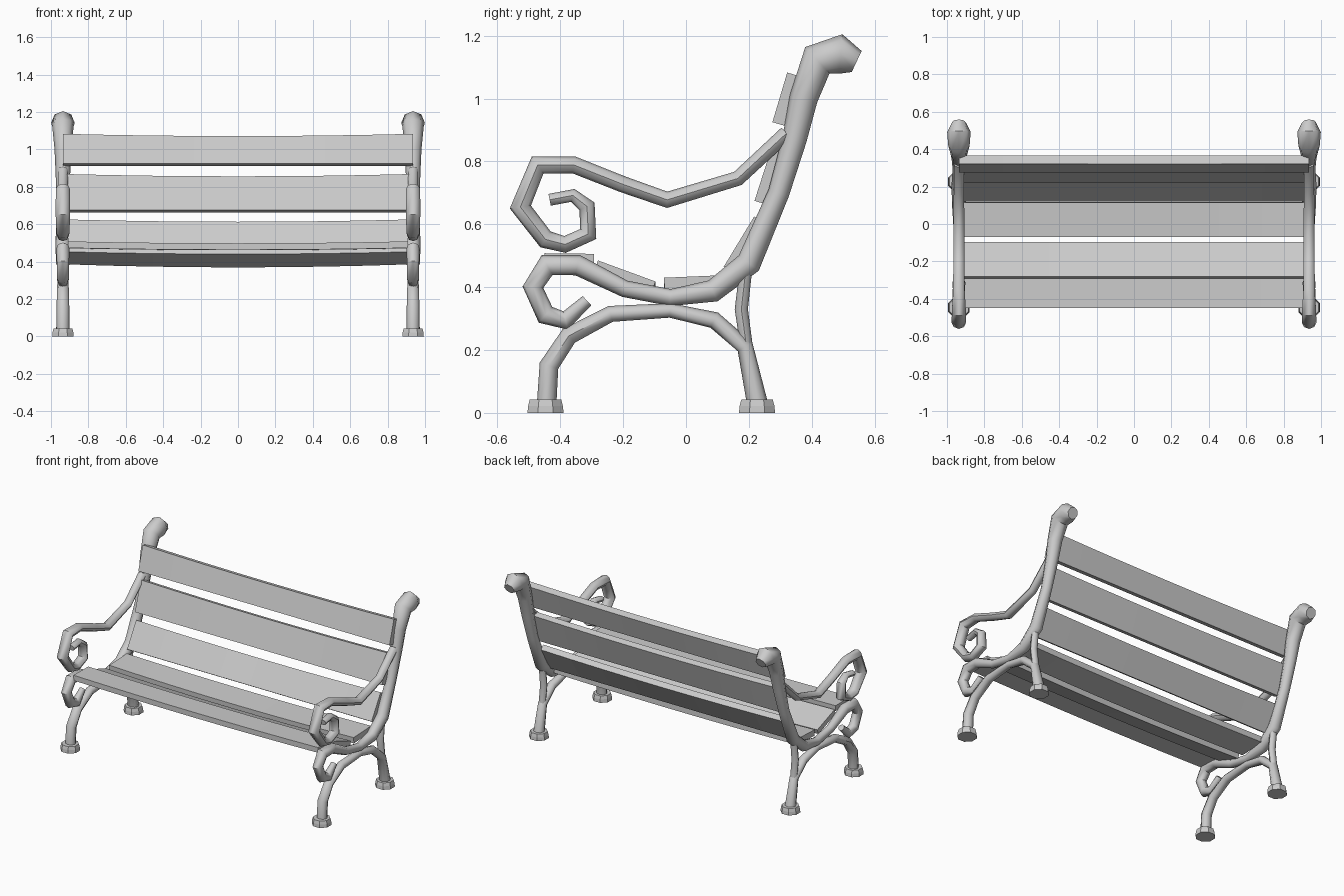
import bpy, bmesh, math
from mathutils import Vector

cube = bpy.data.objects.get("Cube")
if cube:
    bpy.data.objects.remove(cube)

grey = bpy.data.materials.new("light_grey")
grey.use_nodes = True
grey.diffuse_color = (0.6, 0.6, 0.6, 1)
grey.node_tree.nodes["Principled BSDF"].inputs["Base Color"].default_value = (0.6, 0.6, 0.6, 1)

SIDE_X = 0.936


def finish(name, bm, smooth):
    bmesh.ops.recalc_face_normals(bm, faces=bm.faces)
    mesh = bpy.data.meshes.new(name)
    bm.to_mesh(mesh)
    bm.free()
    mesh.materials.append(grey)
    obj = bpy.data.objects.new(name, mesh)
    bpy.context.collection.objects.link(obj)
    if smooth:
        bpy.ops.object.select_all(action="DESELECT")
        obj.select_set(True)
        bpy.context.view_layer.objects.active = obj
        bpy.ops.object.shade_smooth_by_angle(angle=math.radians(50))


def skin(bm, rings):
    """Join rings of vertices into a closed tube."""
    n = len(rings[0])
    for a, b in zip(rings, rings[1:]):
        for i in range(n):
            j = (i + 1) % n
            bm.faces.new((a[i], a[j], b[j], b[i]))
    bm.faces.new(rings[0])
    bm.faces.new(rings[-1][::-1])


def tube(name, x, path, wide=1.15, sides=8):
    """Sweep a round bar along (y, z, radius) points in a side plane."""
    bm = bmesh.new()
    pts = [Vector((0, y, z)) for y, z, r in path]
    rings = []
    for k, p in enumerate(pts):
        before = (p - pts[k - 1]).normalized() if k else Vector()
        after = (pts[k + 1] - p).normalized() if k < len(pts) - 1 else Vector()
        t = (before + after).normalized()
        normal = Vector((0, -t.z, t.y))
        r = path[k][2]
        ring = []
        for i in range(sides):
            a = math.tau * i / sides
            co = p + normal * (r * math.cos(a))
            co.x = x + wide * r * math.sin(a)
            ring.append(bm.verts.new(co))
        rings.append(ring)
    skin(bm, rings)
    finish(name, bm, True)


def foot(name, x, y):
    """Slightly tapered eight-sided foot."""
    bm = bmesh.new()
    rings = []
    for z, r in ((0, 0.062), (0.022, 0.06), (0.043, 0.054)):
        rings.append([bm.verts.new((x + r * math.cos(a), y + r * math.sin(a), z))
                      for a in (math.tau * (i + 0.5) / 8 for i in range(8))])
    skin(bm, rings)
    finish(name, bm, False)


def slat(name, start, end, thick, half, sag_start, sag_end):
    """Plank whose outer face runs from start to end in (y, z), sagging mid-length."""
    bm = bmesh.new()
    d = (Vector(end) - Vector(start)).normalized()
    under = Vector((d.y, -d.x)) * thick
    rings = []
    for k in range(9):
        u = k / 4 - 1
        dip = 1 - u * u
        a = Vector(start) - Vector((0, sag_start * dip))
        b = Vector(end) - Vector((0, sag_end * dip))
        rings.append([bm.verts.new((u * half, *p)) for p in (a, b, b + under, a + under)])
    skin(bm, rings)
    finish(name, bm, False)


# Side frame profiles
back_and_seat = [
    (0.543, 1.118, 0.037), (0.492, 1.142, 0.063), (0.418, 1.122, 0.057),
    (0.374, 1.0, 0.045), (0.345, 0.87, 0.039), (0.295, 0.7, 0.034),
    (0.2, 0.477, 0.04), (0.086, 0.388, 0.036), (-0.05, 0.367, 0.027),
    (-0.195, 0.395, 0.027), (-0.345, 0.47, 0.033), (-0.442, 0.47, 0.036),
    (-0.487, 0.4, 0.033), (-0.447, 0.312, 0.033), (-0.383, 0.294, 0.03),
    (-0.315, 0.357, 0.02)]
armrest = [
    (0.32, 0.89, 0.024), (0.165, 0.746, 0.024), (-0.06, 0.678, 0.026),
    (-0.2, 0.727, 0.026), (-0.357, 0.789, 0.027), (-0.472, 0.789, 0.033),
    (-0.527, 0.655, 0.034), (-0.447, 0.552, 0.03), (-0.385, 0.536, 0.027),
    (-0.311, 0.569, 0.03), (-0.315, 0.657, 0.027), (-0.36, 0.692, 0.021),
    (-0.434, 0.678, 0.019)]
leg_arch = [
    (-0.443, 0.035, 0.031), (-0.436, 0.15, 0.031), (-0.373, 0.245, 0.029),
    (-0.24, 0.315, 0.026), (-0.05, 0.326, 0.023), (0.09, 0.295, 0.027),
    (0.188, 0.21, 0.027), (0.226, 0.035, 0.033)]
back_strut = [(0.192, 0.47, 0.02), (0.176, 0.33, 0.021), (0.192, 0.215, 0.02)]

for side, x in (("left", SIDE_X), ("right", -SIDE_X)):
    tube(side + "_back_and_seat_rail", x, back_and_seat, 1.0)
    tube(side + "_armrest_scroll", x, armrest)
    tube(side + "_leg_arch", x, leg_arch, 1.1)
    tube(side + "_back_strut", x, back_strut)
    foot(side + "_front_foot", x, -0.447)
    foot(side + "_back_foot", x, 0.226)

# Backrest planks, listed bottom edge to top edge
slat("lower_back_slat", (0.12, 0.465), (0.217, 0.625), 0.04, 0.91, 0, 0.012)
slat("middle_back_slat", (0.218, 0.675), (0.28, 0.868), 0.04, 0.92, 0, 0.012)
slat("upper_back_slat", (0.275, 0.925), (0.322, 1.083), 0.045, 0.935, 0, 0.012)

# Seat planks, listed front edge to back edge
slat("front_seat_slat", (-0.45, 0.508), (-0.292, 0.506), 0.035, 0.91, 0.01, 0.01)
slat("middle_seat_slat", (-0.28, 0.485), (-0.097, 0.418), 0.035, 0.91, 0.012, 0.016)
slat("rear_seat_slat", (-0.07, 0.43), (0.115, 0.438), 0.04, 0.91, 0.015, 0.01)
